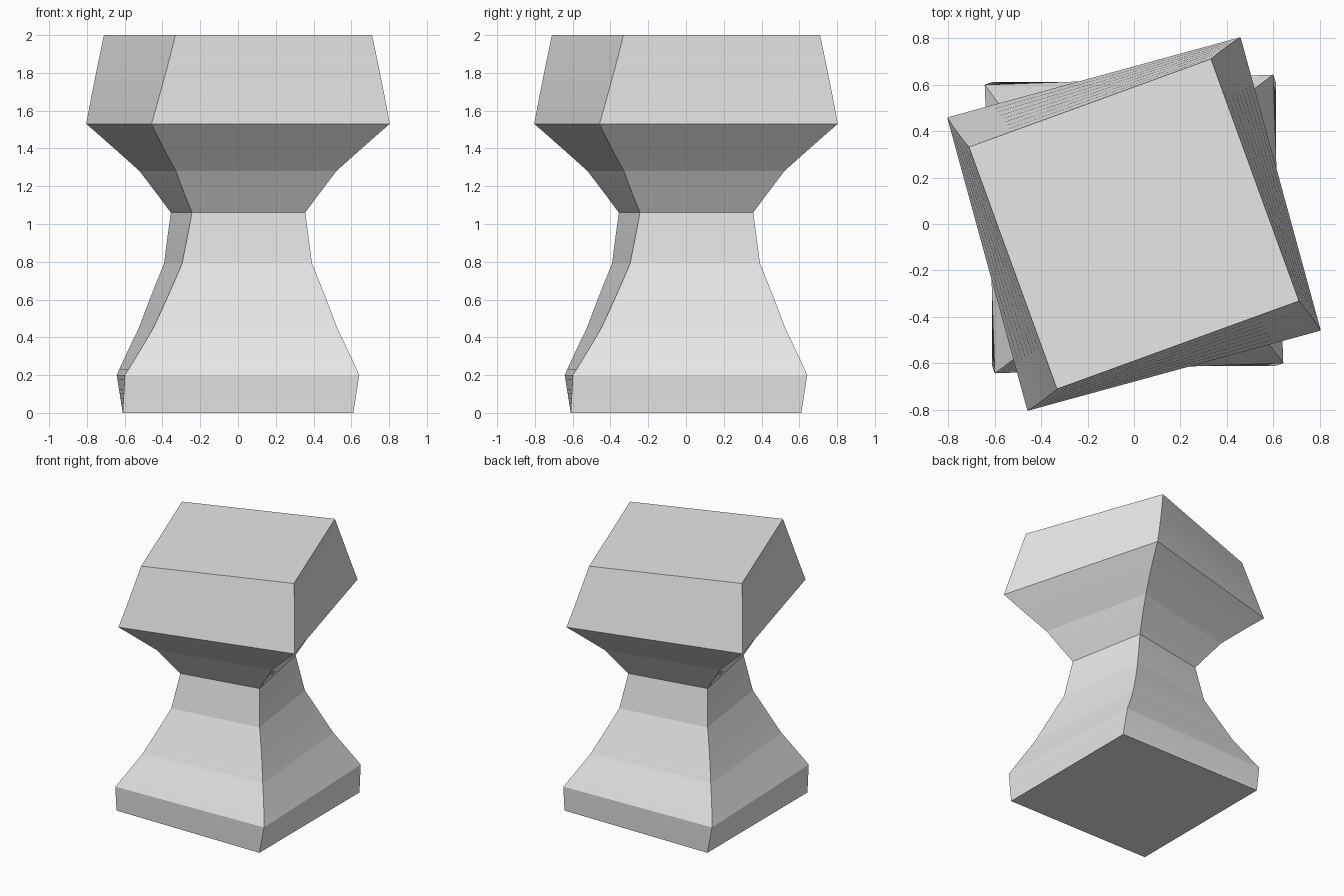
import bpy, bmesh
from math import radians, sin, cos, pi

cube = bpy.data.objects.get("Cube")
if cube:
    bpy.data.objects.remove(cube, do_unlink=True)

# Plain grey stone
stone = bpy.data.materials.new("light_grey")
stone.use_nodes = True
stone.diffuse_color = (0.8, 0.8, 0.8, 1)
stone.node_tree.nodes["Principled BSDF"].inputs["Base Color"].default_value = (0.8, 0.8, 0.8, 1)

# Pillar profile: height and corner radius of the square section
PROFILE = [(0, 0.863), (0.2, 0.878), (0.45, 0.69), (0.79, 0.491),
           (1.06, 0.431), (1.28, 0.616), (1.53, 0.925), (2, 0.783)]
TWIST = radians(10)   # turn per unit of height
SLICES = 8            # slices in each profile segment


def square_ring(bm, z, radius):
    angles = [pi / 4 + k * pi / 2 + TWIST * z for k in range(4)]
    return [bm.verts.new((radius * cos(a), radius * sin(a), z)) for a in angles]


# Slice the profile evenly so that the twist follows the height
levels = [PROFILE[0]]
for (z0, r0), (z1, r1) in zip(PROFILE, PROFILE[1:]):
    for i in range(1, SLICES + 1):
        t = i / SLICES
        levels.append((z0 + (z1 - z0) * t, r0 + (r1 - r0) * t))

# Loft the twisted pillar and cap its ends
bm = bmesh.new()
rings = [square_ring(bm, z, r) for z, r in levels]
for low, high in zip(rings, rings[1:]):
    for k in range(4):
        n = (k + 1) % 4
        bm.faces.new((low[k], low[n], high[n], high[k]))
bm.faces.new(rings[0][::-1])
bm.faces.new(rings[-1])

mesh = bpy.data.meshes.new("twisted_pedestal")
bm.to_mesh(mesh)
bm.free()
mesh.materials.append(stone)
pedestal = bpy.data.objects.new("twisted_pedestal", mesh)
bpy.context.collection.objects.link(pedestal)
